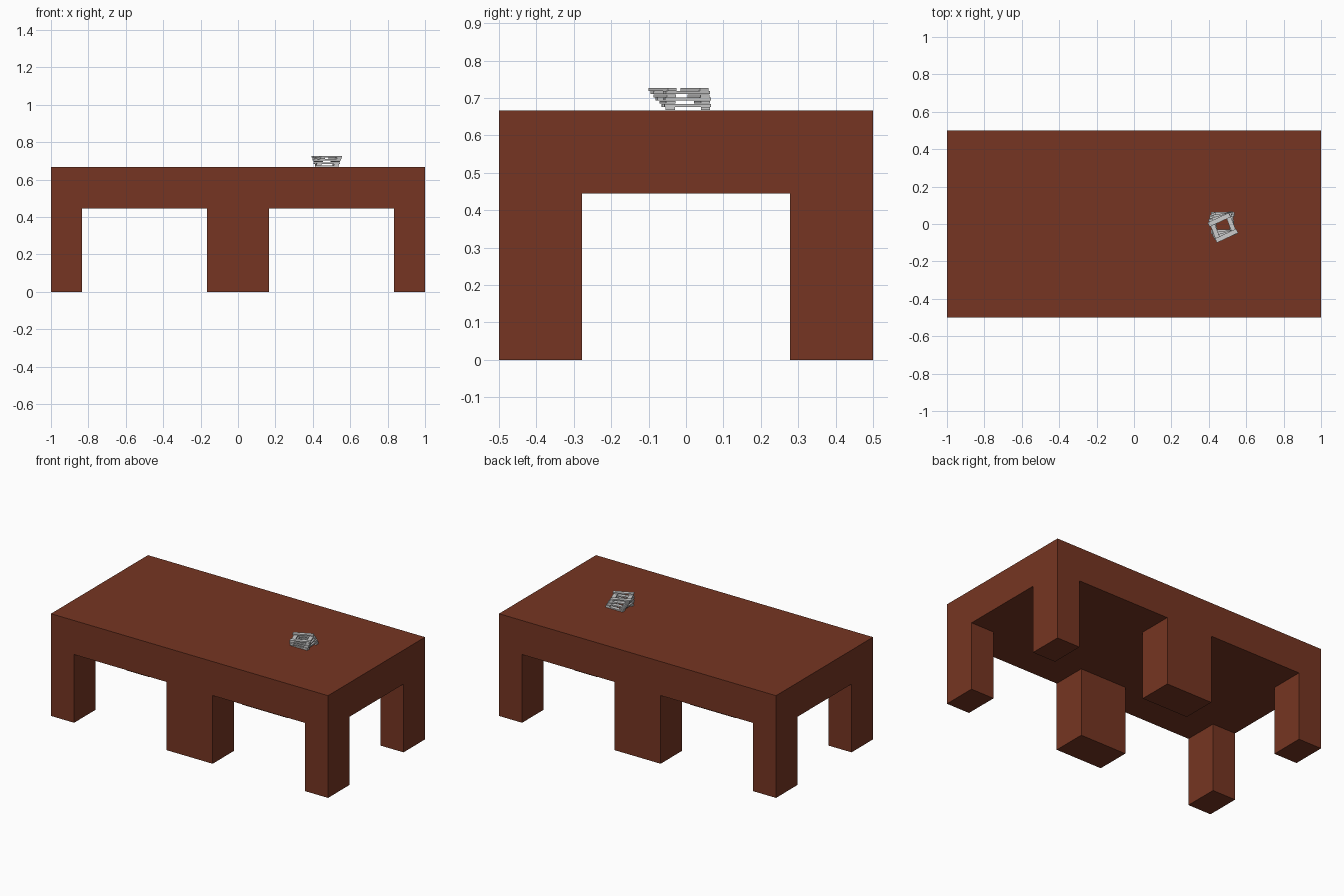
import bpy, bmesh
from math import radians
from mathutils import Matrix, Vector

if "Cube" in bpy.data.objects:
    bpy.data.objects.remove(bpy.data.objects["Cube"])

W, D, H = 1.0, 1.0, 0.667       # one table
LX, LY, UNDER = 0.167, 0.222, 0.445

brown = bpy.data.materials.new("brown_wood")
brown.diffuse_color = (0.18, 0.036, 0.016, 1)
brown.use_nodes = True
brown.node_tree.nodes["Principled BSDF"].inputs["Base Color"].default_value = brown.diffuse_color


def finish(bm, name, mat=None):
    mesh = bpy.data.meshes.new(name)
    bm.to_mesh(mesh)
    bm.free()
    ob = bpy.data.objects.new(name, mesh)
    bpy.context.collection.objects.link(ob)
    if mat:
        mesh.materials.append(mat)
    return ob


def table(name, cx):
    # 3x3 slab grid; the corner cells are extruded down as legs
    bm = bmesh.new()
    xs = [cx - W / 2, cx - W / 2 + LX, cx + W / 2 - LX, cx + W / 2]
    ys = [-D / 2, -D / 2 + LY, D / 2 - LY, D / 2]
    grid = [[bm.verts.new((x, y, UNDER)) for y in ys] for x in xs]
    cells = {(i, j): bm.faces.new((grid[i][j], grid[i][j + 1], grid[i + 1][j + 1], grid[i + 1][j]))
             for i in range(3) for j in range(3)}
    for i in (0, 2):
        for j in (0, 2):
            r = bmesh.ops.extrude_discrete_faces(bm, faces=[cells[i, j]])
            leg = r["faces"][0]
            top = list(leg.verts)
            low = bmesh.ops.extrude_face_region(bm, geom=[leg])
            bmesh.ops.translate(bm, verts=[v for v in low["geom"] if isinstance(v, bmesh.types.BMVert)],
                                vec=(0, 0, -UNDER))
            if leg.is_valid:
                bmesh.ops.delete(bm, geom=[leg], context='FACES_ONLY')
    bmesh.ops.remove_doubles(bm, verts=bm.verts, dist=1e-5)
    # slab rim and flat top
    corners = [(xs[0], ys[0]), (xs[3], ys[0]), (xs[3], ys[3]), (xs[0], ys[3])]
    lo = [bm.verts.new((x, y, UNDER)) for x, y in corners]
    hi = [bm.verts.new((x, y, H)) for x, y in corners]
    bm.faces.new(hi)
    for k in range(4):
        n = (k + 1) % 4
        bm.faces.new((lo[k], lo[n], hi[n], hi[k]))
    bmesh.ops.remove_doubles(bm, verts=bm.verts, dist=1e-5)
    bmesh.ops.recalc_face_normals(bm, faces=bm.faces)
    return finish(bm, name, brown)


table("left_table", -0.5)
table("right_table", 0.5)

# Twisting stack of crossed bars
LAYERS, T = 7, 0.0086
for i in range(LAYERS):
    f = i / (LAYERS - 1)
    bm = bmesh.new()
    for side in (-1, 1):
        place = (Matrix.Translation((0.475, 0.005 - 0.025 * f, H + T * (i + 0.5)))
                 @ Matrix.Rotation(radians(25 * f + 90 * (i % 2)), 4, 'Z')
                 @ Matrix.Translation((0, side * 0.047, 0))
                 @ Matrix.Diagonal(Vector((0.125, 0.025, T * 0.9, 1))))
        bmesh.ops.create_cube(bm, size=1, matrix=place)
    finish(bm, f"stacked_bars_{i + 1}")
